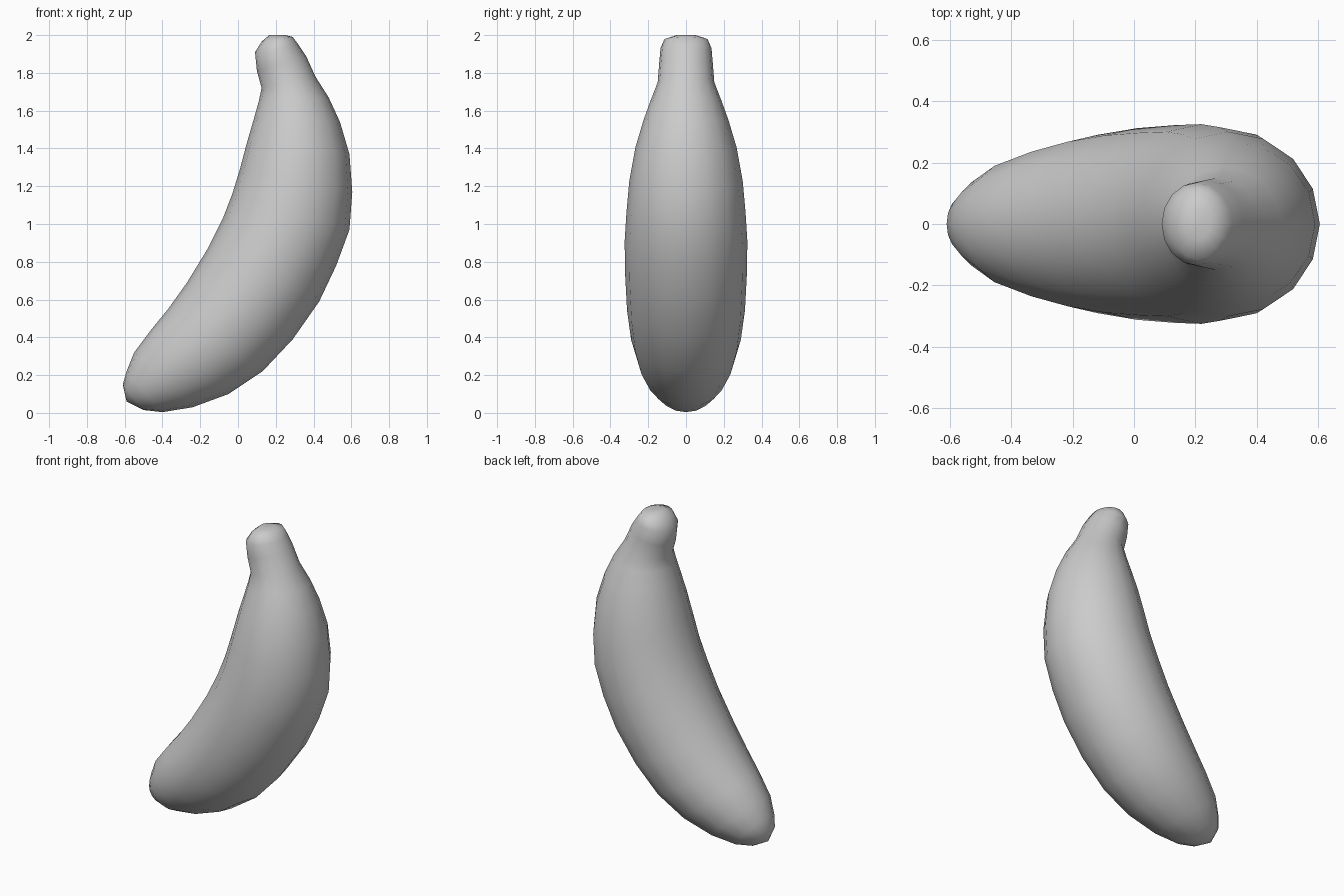
import bpy
import bmesh
from math import cos, sin, tau
from mathutils import Vector

default_cube = bpy.data.objects.get("Cube")
if default_cube:
    bpy.data.objects.remove(default_cube, do_unlink=True)

SIDES = 16

# Cross-sections from the rounded tip up to the stem end:
# inner edge x, z; outer edge x, z; half depth
SECTIONS = [
    (-.61, .15, -.5, .015, .09),
    (-.59, .22, -.4, .004, .145),
    (-.55, .32, -.24, .03, .205),
    (-.46, .44, -.05, .1, .255),
    (-.37, .55, .13, .22, .29),
    (-.27, .69, .29, .39, .312),
    (-.16, .87, .43, .59, .322),
    (-.08, 1.03, .52, .78, .325),
    (-.03, 1.16, .59, .97, .315),
    (.01, 1.29, .605, 1.17, .3),
    (.05, 1.44, .59, 1.37, .268),
    (.085, 1.56, .54, 1.54, .225),
    (.11, 1.65, .48, 1.67, .185),
    (.125, 1.72, .41, 1.78, .15),
    (.1, 1.81, .36, 1.89, .142),
    (.09, 1.91, .32, 1.95, .135),
    (.125, 1.965, .29, 1.99, .115),
    (.165, 2, .25, 2, .05),
]


def make_material(name, colour):
    material = bpy.data.materials.new(name)
    material.use_nodes = True
    material.diffuse_color = colour
    material.node_tree.nodes["Principled BSDF"].inputs["Base Color"].default_value = colour
    return material


def add_ring(mesh, inner_x, inner_z, outer_x, outer_z, depth):
    """Elliptical ring spanning the inner and outer edges of the curve."""
    inner = Vector((inner_x, 0, inner_z))
    outer = Vector((outer_x, 0, outer_z))
    centre = (inner + outer) / 2
    across = (outer - inner) / 2
    sideways = Vector((0, depth, 0))
    angles = [tau * i / SIDES for i in range(SIDES)]
    return [mesh.verts.new(centre + across * cos(a) + sideways * sin(a)) for a in angles]


def close_end(mesh, ring, apex):
    tip = mesh.verts.new(apex)
    for i in range(SIDES):
        mesh.faces.new((ring[i], ring[(i + 1) % SIDES], tip))


# Curved fruit body with its short stem, lofted as one skin
bm = bmesh.new()
rings = [add_ring(bm, *section) for section in SECTIONS]
for lower, upper in zip(rings, rings[1:]):
    for i in range(SIDES):
        j = (i + 1) % SIDES
        bm.faces.new((lower[i], lower[j], upper[j], upper[i]))

# Rounded tip and stem cap
close_end(bm, rings[0], (-.59, 0, .06))
close_end(bm, rings[-1], (.21, 0, 2))
bmesh.ops.recalc_face_normals(bm, faces=bm.faces)
for face in bm.faces:
    face.smooth = True

body_mesh = bpy.data.meshes.new("fruit_body")
bm.to_mesh(body_mesh)
bm.free()
body_mesh.materials.append(make_material("plain grey", (.6, .6, .6, 1)))
fruit_body = bpy.data.objects.new("fruit_body", body_mesh)
bpy.context.collection.objects.link(fruit_body)
